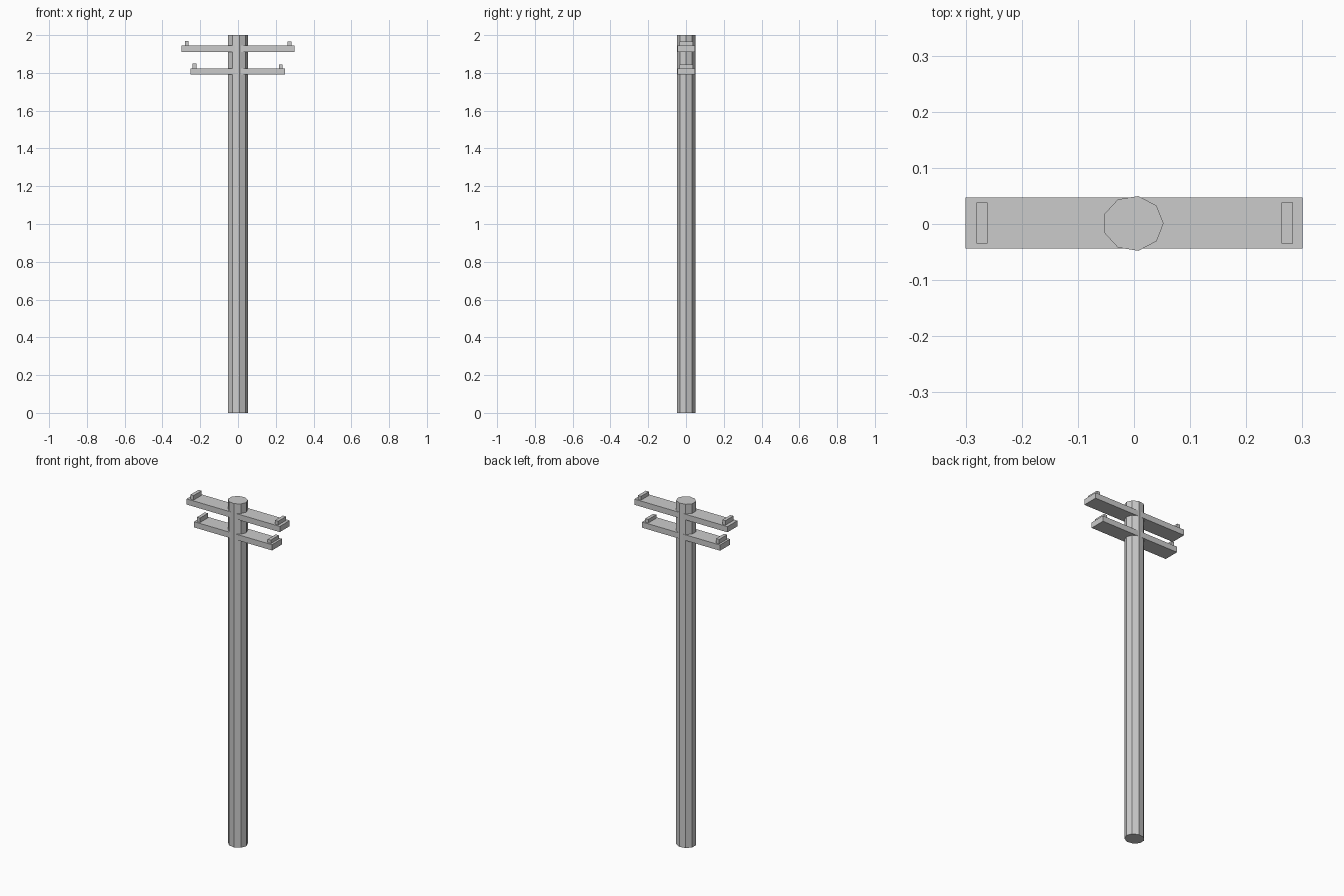
import bpy
from mathutils import Matrix

if "Cube" in bpy.data.objects:
    bpy.data.objects.remove(bpy.data.objects["Cube"])


def box(name, x0, x1, y0, y1, z0, z1):
    bpy.ops.mesh.primitive_cube_add(size=1)
    ob = bpy.context.object
    ob.name = name
    ob.data.transform(Matrix.Diagonal((x1 - x0, y1 - y0, z1 - z0, 1)))
    ob.location = ((x0 + x1) / 2, (y0 + y1) / 2, (z0 + z1) / 2)
    return ob


# Nine-sided pole with one corner pointing along +x
bpy.ops.mesh.primitive_cylinder_add(vertices=9, radius=1, depth=2)
pole = bpy.context.object
pole.name = "pole"
pole.data.transform(Matrix.Diagonal((0.0543, 0.0495, 1, 1))
                    @ Matrix.Rotation(-1.5707963, 4, 'Z'))
pole.location = (-0.0016, 0.001, 1)

# Crossarms, each with a raised insulator block near either end
# name, arm x range, arm z range, (block centre x, block top z) pairs
arms = [
    ("upper", -0.30, 0.30, 1.911, 1.944, [(-0.271, 1.97), (0.273, 1.966)]),
    ("lower", -0.252, 0.25, 1.791, 1.824, [(-0.23, 1.85), (0.226, 1.844)]),
]
for name, x0, x1, z0, z1, blocks in arms:
    box(name + "_crossarm", x0, x1, -0.044, 0.047, z0, z1)
    for side, (x, top) in zip(("left", "right"), blocks):
        box(f"{name}_{side}_insulator", x - 0.01, x + 0.01,
            -0.035, 0.038, z1 - 0.005, top)
